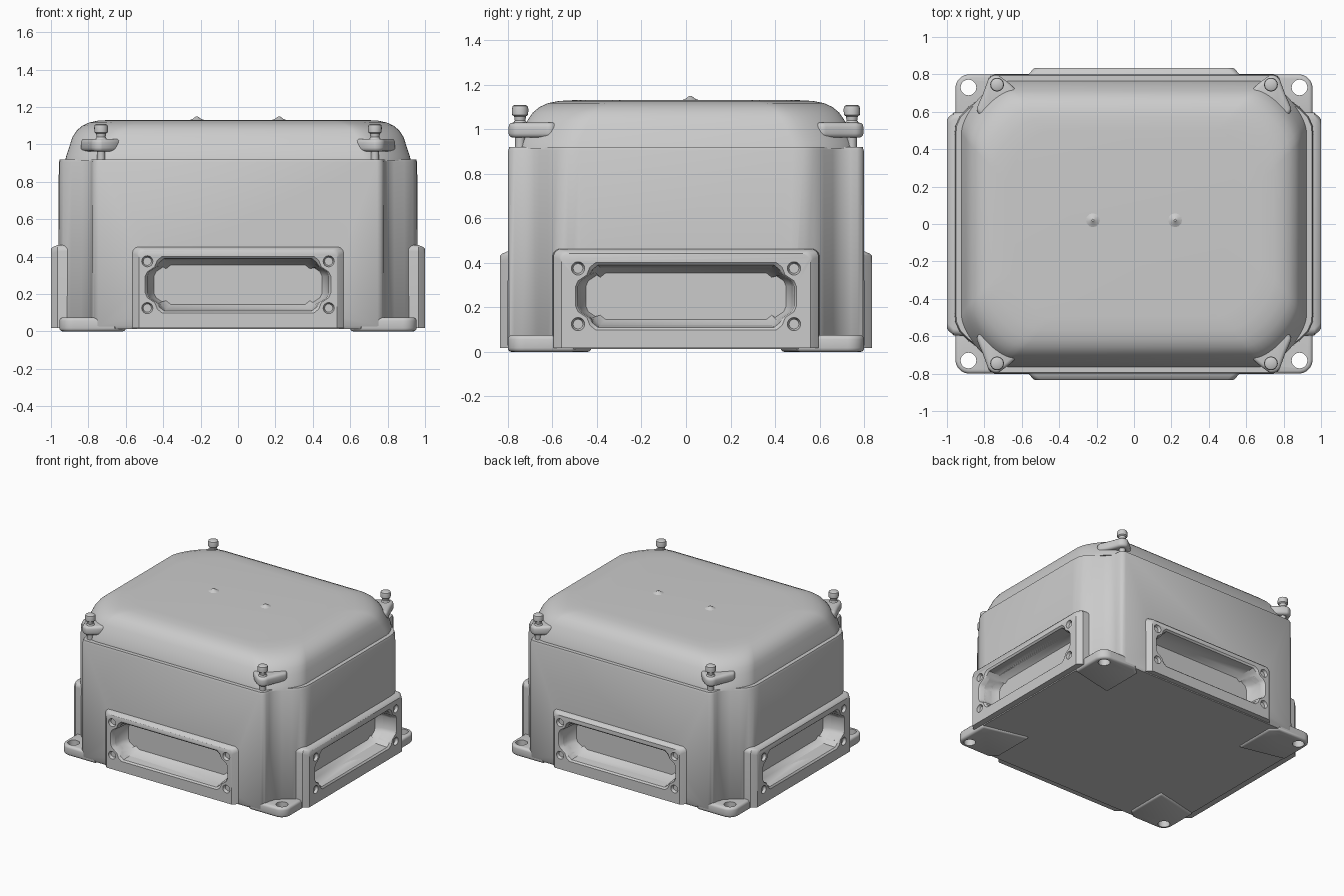
import bpy, bmesh
from math import sin, cos, pi, radians
from mathutils import Vector

if "Cube" in bpy.data.objects:
    bpy.data.objects.remove(bpy.data.objects["Cube"])


def loft(name, rings):
    """Closed skin through rings of equal point count, capped at both ends."""
    bm = bmesh.new()
    rows = [[bm.verts.new(p) for p in ring] for ring in rings]
    n = len(rows[0])
    for a, b in zip(rows, rows[1:]):
        for i in range(n):
            j = (i + 1) % n
            bm.faces.new((a[i], a[j], b[j], b[i]))
    bm.faces.new(rows[0][::-1])
    bm.faces.new(rows[-1])
    bmesh.ops.recalc_face_normals(bm, faces=bm.faces)
    me = bpy.data.meshes.new(name)
    bm.to_mesh(me)
    bm.free()
    ob = bpy.data.objects.new(name, me)
    bpy.context.collection.objects.link(ob)
    return ob


def activate(ob):
    bpy.ops.object.select_all(action='DESELECT')
    ob.select_set(True)
    bpy.context.view_layer.objects.active = ob


def bevel(ob, width, segments=3, angle=50):
    m = ob.modifiers.new("bevel", 'BEVEL')
    m.width, m.segments, m.limit_method = width, segments, 'ANGLE'
    m.angle_limit = radians(angle)
    activate(ob)
    bpy.ops.object.modifier_apply(modifier=m.name)


def cut(ob, cutter):
    m = ob.modifiers.new("cut", 'BOOLEAN')
    m.operation, m.solver, m.object = 'DIFFERENCE', 'EXACT', cutter
    activate(ob)
    bpy.ops.object.modifier_apply(modifier=m.name)


def four_way(quad):
    """Quadrant outline (from +x side to +y side) mirrored into a full loop."""
    r = quad[::-1]
    return (quad + [(-x, y) for x, y in r] + [(-x, -y) for x, y in quad]
            + [(x, -y) for x, y in r])


def at_z(loop, z, s=1.0):
    return [(x * s, y * s, z) for x, y in loop]


def arc(cx, cy, r, a0, a1, n):
    return [(cx + r * cos(radians(a0 + (a1 - a0) * i / n)),
             cy + r * sin(radians(a0 + (a1 - a0) * i / n))) for i in range(n + 1)]


def circle(cx, cy, r, n=20):
    return arc(cx, cy, r, 0, 360, n)[:-1]


def soft_corner(hx, hy, cx, cy, k=0.5, n=12):
    """Quadrant with a cubic corner sweep."""
    a, d = Vector((hx, hy - cy)), Vector((hx - cx, hy))
    b, c = a + Vector((0, cy * k)), d + Vector((cx * k, 0))
    out = []
    for i in range(n + 1):
        t = i / n
        p = a * (1-t)**3 + b * 3*t*(1-t)**2 + c * 3*t*t*(1-t) + d * t**3
        out.append((p.x, p.y))
    return out


parts = []

# Main body with fluted corners
outline = four_way([(0.96, 0.48), (0.955, 0.53), (0.935, 0.575), (0.89, 0.62),
                    (0.835, 0.66), (0.80, 0.695), (0.784, 0.74), (0.78, 0.77),
                    (0.768, 0.79), (0.745, 0.80)])
body = loft("housing_body", [at_z(outline, 0.012, 0.99), at_z(outline, 0.03, 1.002),
                             at_z(outline, 0.905, 0.998), at_z(outline, 0.92, 0.992)])
parts.append(body)

# Domed lid
lid_rows = [(0.912, 0.925, 0.765), (0.94, 0.918, 0.76), (1.0, 0.898, 0.732),
            (1.04, 0.885, 0.712), (1.075, 0.862, 0.688), (1.10, 0.832, 0.658),
            (1.117, 0.795, 0.62), (1.127, 0.75, 0.57), (1.131, 0.68, 0.50)]
lid = loft("lid", [at_z(four_way(soft_corner(hx, hy, 0.25, 0.28, 0.38)), z)
                   for z, hx, hy in lid_rows])
parts.append(lid)

# Two small nubs on the lid
for i, x in enumerate((-0.22, 0.22)):
    parts.append(loft(f"lid_nub_{i}", [at_z(circle(x, 0.02, r, 12), z) for r, z in
                                       ((0.045, 1.128), (0.022, 1.137), (0.006, 1.149))]))

# Corner feet, lid ears and screws
for i, (sx, sy) in enumerate([(1, 1), (-1, 1), (-1, -1), (1, -1)]):
    def m(loop, z):
        return [(x * sx, y * sy, z) for x, y in loop]

    foot_loop = [(0.60, 0.42), (0.955, 0.50)] + arc(0.88, 0.725, 0.075, 0, 90, 8) \
        + [(0.66, 0.80), (0.60, 0.75)]
    foot = loft(f"foot_{i}", [m(foot_loop, 0.0), m(foot_loop, 0.075)])
    bevel(foot, 0.018)
    hole = loft("hole_cutter", [m(circle(0.885, 0.73, 0.042), -0.1),
                                m(circle(0.885, 0.73, 0.042), 0.2)])
    cut(foot, hole)
    bpy.data.objects.remove(hole)
    parts.append(foot)

    ear_loop = [(0.60, 0.62), (0.78, 0.52), (0.845, 0.61), (0.81, 0.69)] \
        + arc(0.735, 0.745, 0.052, 10, 100, 8) + [(0.67, 0.755), (0.62, 0.71)]
    ear = loft(f"lid_ear_{i}", [m(ear_loop, 0.962), m(ear_loop, 1.03)])
    bevel(ear, 0.02)
    parts.append(ear)

    rows = [(0.022, 0.91), (0.022, 0.965), (0.03, 1.03), (0.024, 1.04), (0.027, 1.058),
            (0.036, 1.065), (0.037, 1.09), (0.034, 1.104), (0.022, 1.11)]
    parts.append(loft(f"lid_screw_{i}", [m(circle(0.732, 0.745, r, 16), z)
                                         for r, z in rows]))

# Cable-entry panels with recessed windows on all four sides
for name, axis, s, wall, face, half, top in [
        ("front", 'y', -1, 0.76, 0.835, 0.54, 0.435), ("back", 'y', 1, 0.76, 0.835, 0.54, 0.435),
        ("left", 'x', -1, 0.90, 1.0, 0.57, 0.445), ("right", 'x', 1, 0.90, 1.0, 0.57, 0.445)]:
    def place(loop, d):
        return [(u, s * d, z) if axis == 'y' else (s * d, u, z) for u, z in loop]

    def plate(h, t):
        r = 0.035
        return [(-h, 0.018), (h, 0.018)] + arc(h - r, t - r, r, 0, 90, 6) \
            + arc(-h + r, t - r, r, 90, 180, 6)

    panel = loft(f"{name}_panel", [place(plate(half + 0.03, top + 0.02), wall),
                                   place(plate(half + 0.025, top + 0.017), face - 0.035),
                                   place(plate(half, top + 0.006), face - 0.008),
                                   place(plate(half - 0.01, top - 0.004), face)])

    def window(g):
        hx, hz = 0.485 - g, 0.14 - g
        q = [(hx, 0.045), (hx - 0.012, 0.07), (hx - 0.05, 0.095),
             (hx - 0.065, hz - 0.02), (hx - 0.09, hz)]
        return [(u, 0.25 + z) for u, z in four_way(q)]

    cutters = [loft("window_cutter", [place(window(g), face + d) for g, d in
                                      ((-0.012, 0.03), (-0.012, 0.001), (0.0, -0.012),
                                       (0.012, -0.11), (0.035, -0.15))])]
    for u in (-0.485, 0.485):
        for z in (0.125, 0.375):
            cutters.append(loft("screw_cutter", [place(circle(u, z, r, 16), face + d)
                           for r, d in ((0.03, 0.02), (0.03, -0.003), (0.022, -0.02))]))
    for c in cutters:
        c.hide_render = True
        cut(panel, c)
    cut(body, cutters[0])
    for c in cutters:
        bpy.data.objects.remove(c)
    parts.append(panel)

# Smooth shading with crisp edges
for ob in parts:
    activate(ob)
    bpy.ops.object.shade_smooth_by_angle(angle=radians(35))
